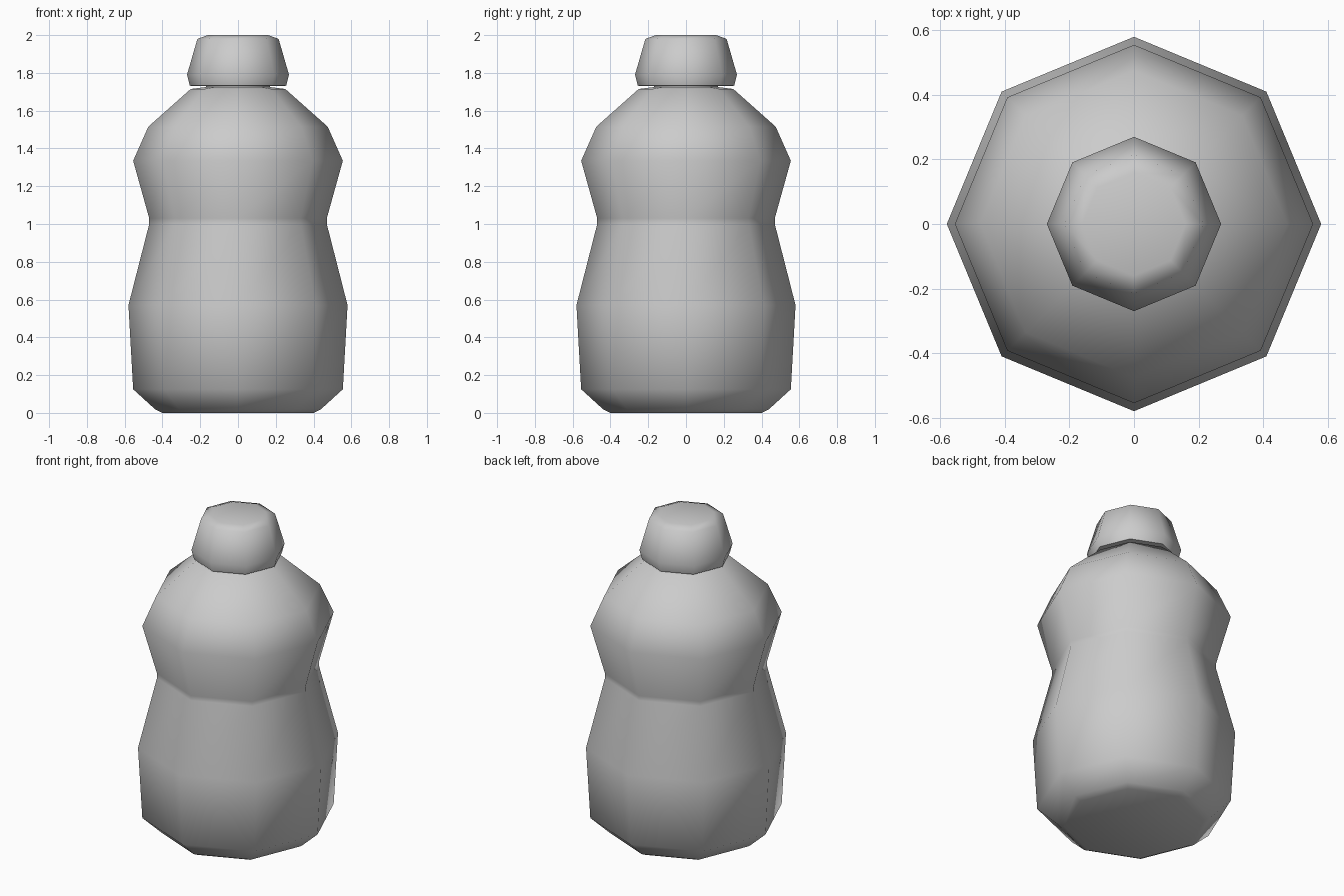
import bpy
import bmesh
import math
from mathutils import Matrix

SIDES = 8

if "Cube" in bpy.data.objects:
    bpy.data.objects.remove(bpy.data.objects["Cube"], do_unlink=True)

# Single plain grey plastic
grey = bpy.data.materials.new("light_grey_plastic")
grey.use_nodes = True
colour = (0.6, 0.6, 0.6, 1.0)
grey.diffuse_color = colour
grey.node_tree.nodes["Principled BSDF"].inputs["Base Color"].default_value = colour


def lathe(name, profile):
    """Turn a (radius, height) profile into a closed eight-sided solid."""
    bm = bmesh.new()
    rings = []
    for radius, height in profile:
        ring = bmesh.ops.create_circle(
            bm, segments=SIDES, radius=radius,
            matrix=Matrix.Translation((0, 0, height)))["verts"]
        ring.sort(key=lambda v: math.atan2(v.co.y, v.co.x + 1e-6) % math.tau)
        rings.append(ring)
    for low, high in zip(rings, rings[1:]):
        for i in range(SIDES):
            j = (i + 1) % SIDES
            bm.faces.new((low[i], low[j], high[j], high[i]))
    bm.faces.new(rings[0][::-1])
    bm.faces.new(rings[-1])
    bmesh.ops.recalc_face_normals(bm, faces=bm.faces[:])
    mesh = bpy.data.meshes.new(name)
    bm.to_mesh(mesh)
    bm.free()
    mesh.materials.append(grey)
    obj = bpy.data.objects.new(name, mesh)
    bpy.context.collection.objects.link(obj)
    bpy.ops.object.select_all(action="DESELECT")
    obj.select_set(True)
    bpy.context.view_layer.objects.active = obj
    bpy.ops.object.shade_smooth_by_angle(angle=math.radians(60))
    return obj


# Bottle body with rounded base, pinched waist and sloping shoulder
lathe("bottle_body", [
    (0.40, 0.0), (0.44, 0.02), (0.555, 0.125), (0.58, 0.57),
    (0.47, 1.0), (0.47, 1.03), (0.555, 1.335), (0.475, 1.515),
    (0.25, 1.715), (0.17, 1.725),
])

# Short neck hidden under the cap
lathe("bottle_neck", [(0.17, 1.70), (0.17, 1.76)])

# Tapered cap with a softened rim
lathe("bottle_cap", [
    (0.20, 1.73), (0.255, 1.732), (0.27, 1.79), (0.215, 1.98), (0.16, 2.0),
])
